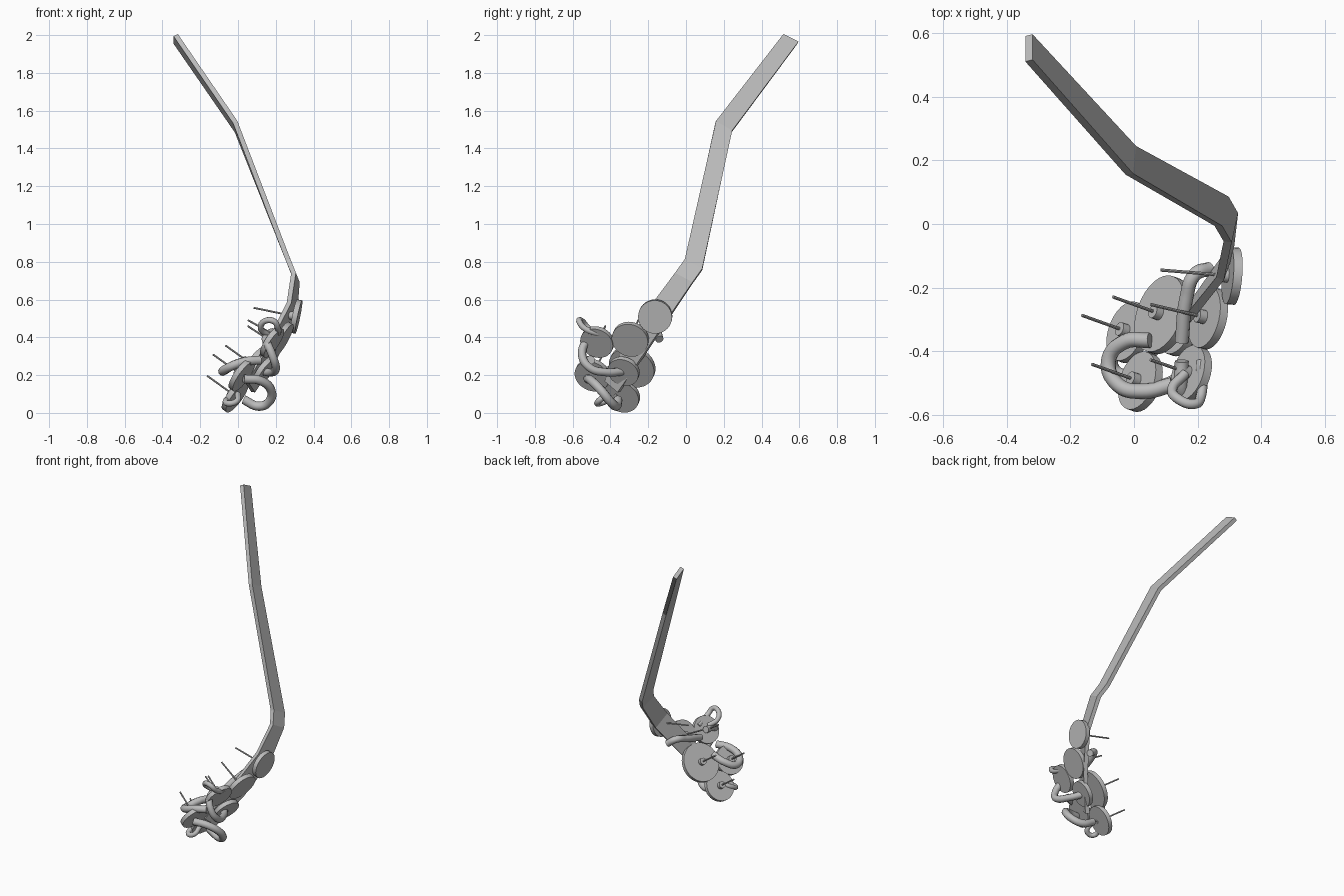
import bpy, bmesh
from mathutils import Vector

if "Cube" in bpy.data.objects:
    bpy.data.objects.remove(bpy.data.objects["Cube"])

grey = bpy.data.materials.new("plain grey")
grey.diffuse_color = (0.5, 0.5, 0.5, 1)
grey.use_nodes = True
grey.node_tree.nodes["Principled BSDF"].inputs["Base Color"].default_value = grey.diffuse_color


def add_mesh(name, bm, smooth=True):
    me = bpy.data.meshes.new(name)
    bmesh.ops.recalc_face_normals(bm, faces=bm.faces)
    bm.to_mesh(me)
    bm.free()
    ob = bpy.data.objects.new(name, me)
    bpy.context.collection.objects.link(ob)
    me.materials.append(grey)
    if smooth:
        bpy.ops.object.select_all(action='DESELECT')
        bpy.context.view_layer.objects.active = ob
        ob.select_set(True)
        bpy.ops.object.shade_smooth_by_angle()
    return ob


def cylinder(name, a, b, r, sides):
    a, b = Vector(a), Vector(b)
    d = b - a
    bm = bmesh.new()
    bmesh.ops.create_cone(bm, cap_ends=True, segments=sides, radius1=r, radius2=r, depth=d.length)
    bm.transform(d.to_track_quat('Z', 'Y').to_matrix().to_4x4())
    bmesh.ops.translate(bm, verts=bm.verts, vec=(a + b) / 2)
    return add_mesh(name, bm)


# Bent flat stem: centre and half-width vector at each bend
stations = [
    ((-0.33, 0.553, 1.98), (0, 0.04, -0.02)),
    ((-0.01, 0.20, 1.515), (0.005, 0.043, -0.025)),
    ((0.275, 0.04, 0.785), (0.01, 0.046, -0.025)),
    ((0.304, -0.01, 0.715), (0.01, 0.046, -0.025)),
    ((0.285, -0.13, 0.545), (0.015, 0.042, -0.038)),
    ((0.18, -0.27, 0.33), (0.02, 0.04, -0.035)),
    ((0.06, -0.39, 0.14), (0.02, 0.035, -0.03)),
]
pts = [Vector(c) for c, w in stations]
bm = bmesh.new()
rings = []
for i, (c, w) in enumerate(stations):
    w = Vector(w)
    tangent = pts[min(i + 1, len(pts) - 1)] - pts[max(i - 1, 0)]
    t = tangent.cross(w).normalized() * 0.013
    rings.append([bm.verts.new(pts[i] + p) for p in (w + t, t - w, -w - t, w - t)])
for r0, r1 in zip(rings, rings[1:]):
    for k in range(4):
        bm.faces.new((r0[k], r0[(k + 1) % 4], r1[(k + 1) % 4], r1[k]))
bm.faces.new(rings[0])
bm.faces.new(rings[-1])
add_mesh("stem", bm, smooth=False)

# Discs with hub and thin pin: centre, axis, radius, pin length
tilt = (-0.78, 0.28, 0.56)
discs = [
    ("top_disc", (0.308, -0.163, 0.51), (-0.97, 0.08, 0.2), 0.09, 0.23),
    ("upper_disc", (0.232, -0.295, 0.39), (-0.85, 0.2, 0.48), 0.098, 0.21),
    ("front_disc", (0.18, -0.47, 0.375), (-0.8, 0.27, 0.53), 0.09, 0.16),
    ("large_disc", (0.09, -0.285, 0.245), tilt, 0.125, 0.2),
    ("back_disc", (0.14, -0.33, 0.22), tilt, 0.085, 0),
    ("lower_front_disc", (0.02, -0.495, 0.2), tilt, 0.095, 0.195),
    ("bottom_disc", (-0.015, -0.34, 0.09), tilt, 0.097, 0.19),
]
for name, c, n, r, length in discs:
    c, n = Vector(c), Vector(n).normalized()
    cylinder(name, c - n * 0.014, c + n * 0.014, r, 32)
    if length:
        cylinder(name + "_hub", c, c + n * 0.04, 0.022, 16)
        cylinder(name + "_pin", c, c + n * length, 0.005, 8)

# Curled tubes
tubes = [
    ("upper_tube", 0.022, [(.24, -.14, .39), (.19, -.16, .425), (.165, -.23, .41), (.15, -.37, .37)]),
    ("small_loop", 0.016, [(.21, -.43, .41), (.21, -.54, .45), (.19, -.565, .485), (.14, -.55, .485),
                           (.12, -.52, .45), (.16, -.47, .41)]),
    ("side_tube", 0.022, [(.15, -.43, .40), (.15, -.52, .38), (.18, -.55, .31), (.20, -.51, .24),
                          (.18, -.42, .215), (.13, -.33, .22)]),
    ("large_tube", 0.024, [(.05, -.365, .28), (-.03, -.37, .25), (-.08, -.43, .22), (-.05, -.505, .24),
                           (.03, -.525, .27), (.12, -.505, .28)]),
    ("lower_tube", 0.024, [(.03, -.52, .18), (.12, -.5, .17), (.175, -.45, .12), (.165, -.4, .06),
                           (.11, -.37, .035), (.03, -.36, .07)]),
    ("bottom_loop", 0.016, [(-.01, -.36, .10), (-.06, -.41, .07), (-.055, -.46, .05),
                            (-.01, -.465, .06), (.0, -.41, .10)]),
]
for name, r, path in tubes:
    cu = bpy.data.curves.new(name, 'CURVE')
    cu.dimensions = '3D'
    cu.bevel_depth = r
    cu.bevel_resolution = 3
    cu.resolution_u = 8
    cu.use_fill_caps = True
    sp = cu.splines.new('BEZIER')
    sp.bezier_points.add(len(path) - 1)
    for bp, p in zip(sp.bezier_points, path):
        bp.co = p
        bp.handle_left_type = bp.handle_right_type = 'AUTO'
    cu.materials.append(grey)
    bpy.context.collection.objects.link(bpy.data.objects.new(name, cu))
